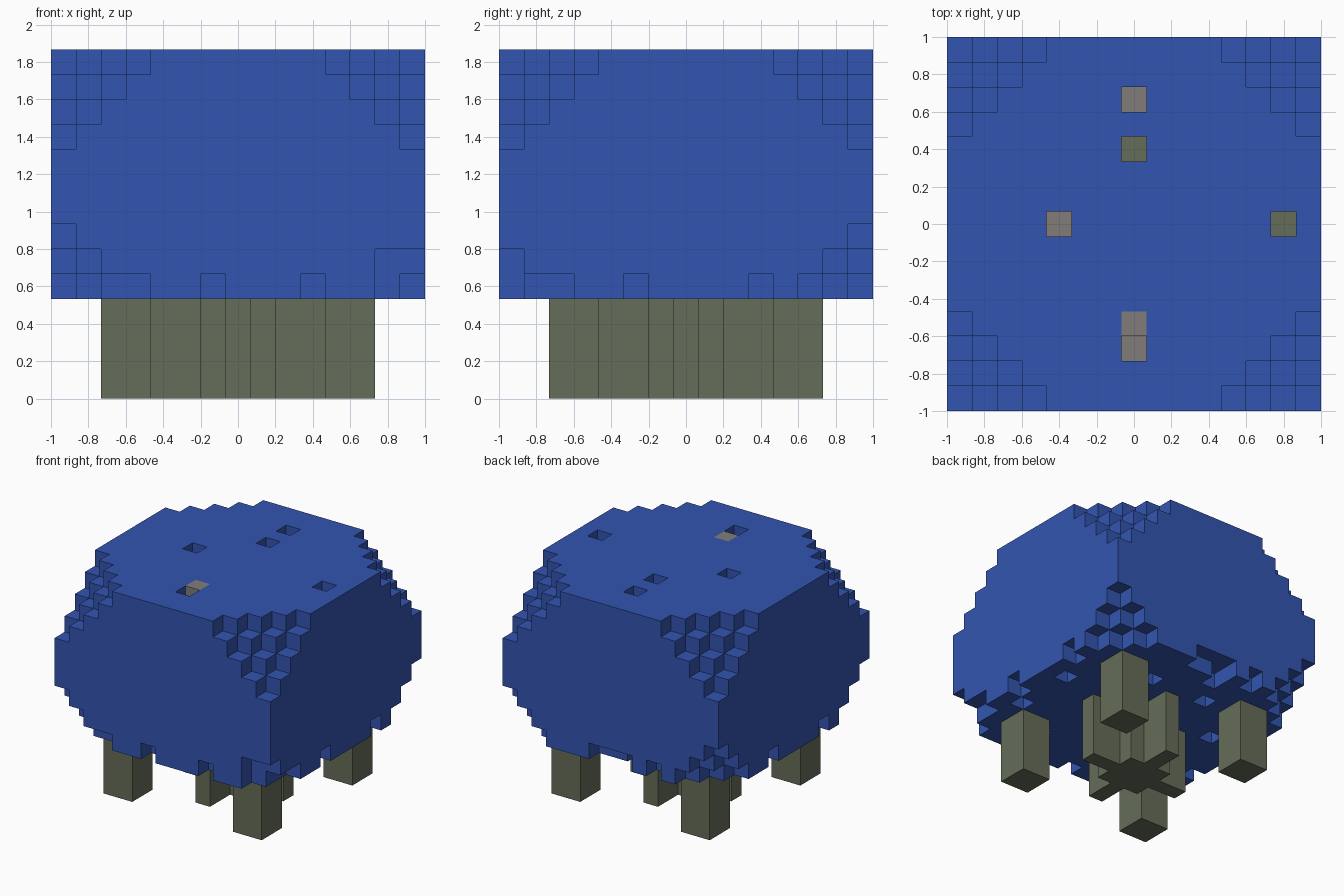
import bpy
import bmesh
from mathutils import Vector

U = 2 / 15          # edge of one block
N = 15              # blocks across
LOW, HIGH = 4, 14   # canopy layers

cube = bpy.data.objects.get("Cube")
if cube:
    bpy.data.objects.remove(cube, do_unlink=True)


def make_material(name, rgb):
    mat = bpy.data.materials.new(name)
    mat.use_nodes = True
    mat.diffuse_color = (*rgb, 1)
    mat.node_tree.nodes["Principled BSDF"].inputs["Base Color"].default_value = (*rgb, 1)
    return mat


BLUE = make_material("leaf blue", (0.033, 0.091, 0.434))
OLIVE = make_material("bark olive", (0.13, 0.153, 0.098))
GRAY = make_material("twig gray", (0.216, 0.202, 0.195))


def build_blocks(name, cells, materials):
    """Skin a {cell: material index} block set with its exposed faces."""
    bm = bmesh.new()
    corners = {}

    def vert(p):
        key = tuple(round(c) for c in p)
        if key not in corners:
            corners[key] = bm.verts.new(((key[0] - N / 2) * U, (key[1] - N / 2) * U, key[2] * U))
        return corners[key]

    for cell, index in cells.items():
        base = Vector(cell)
        for axis in range(3):
            a, b, n = Vector(), Vector(), Vector()
            n[axis] = a[(axis + 1) % 3] = b[(axis + 2) % 3] = 1
            for sign in (-1, 1):
                if tuple(int(c) for c in base + n * sign) in cells:
                    continue
                start = base + n if sign > 0 else base
                ring = [start, start + a, start + a + b, start + b]
                if sign < 0:
                    ring.reverse()
                face = bm.faces.new([vert(p) for p in ring])
                face.material_index = index
    mesh = bpy.data.meshes.new(name)
    bm.to_mesh(mesh)
    bm.free()
    for mat in materials:
        mesh.materials.append(mat)
    obj = bpy.data.objects.new(name, mesh)
    bpy.context.collection.objects.link(obj)
    return obj


def box_cells(xs, ys, zs):
    return {(x, y, z): 0 for x in xs for y in ys for z in zs}


# Canopy: a solid block with all eight corners stepped away
canopy = box_cells(range(N), range(N), range(LOW, HIGH))
last = N - 1
bottom_size = {(0, 0): 3, (1, 0): 2, (0, 1): 3, (1, 1): 3}
for x, y, z in list(canopy):
    across = min(x, last - x) + min(y, last - y)
    side = (int(x > last / 2), int(y > last / 2))
    if across + (HIGH - 1 - z) <= 3 or across + (z - LOW) < bottom_size[side]:
        del canopy[x, y, z]

# Ragged underside: rim notches and single-block pits
rim = [(2, 0), (3, 0), (6, 0), (10, 0), (14, 2), (14, 5), (14, 10),
       (4, 14), (6, 14), (7, 14), (8, 14), (0, 4), (0, 9)]
pits = [(5, 11), (9, 11), (6, 13), (13, 4), (13, 8), (10, 2), (2, 8), (5, 3), (3, 5)]
for x, y in rim + pits:
    canopy.pop((x, y, LOW), None)
for x, y in [(1, 0), (13, 0), (14, 13), (13, 14)]:
    canopy.pop((x, y, LOW + 1), None)

# Holes in the crown, with twig or bark blocks at their floors
for x, y, index in [(7, 12, 2), (7, 10, 1), (4, 7, 2), (13, 7, 1), (7, 2, 2)]:
    del canopy[x, y, HIGH - 1]
    canopy[x, y, HIGH - 2] = index
canopy[7, 3, HIGH - 1] = 2

build_blocks("canopy", canopy, [BLUE, OLIVE, GRAY])

# Central trunk: square core with four thin root arms
height = range(LOW + 1)
trunk = box_cells(range(6, 9), range(6, 9), height)
trunk.update(box_cells(range(4, 11), [7], height))
trunk.update(box_cells([7], range(4, 11), height))
build_blocks("trunk", trunk, [OLIVE])

# Four outer trunks
for x, side in ((2, "right"), (11, "left")):
    for y, end in ((2, "front"), (11, "back")):
        cells = box_cells(range(x, x + 2), range(y, y + 2), height)
        build_blocks(f"{end}_{side}_trunk", cells, [OLIVE])
